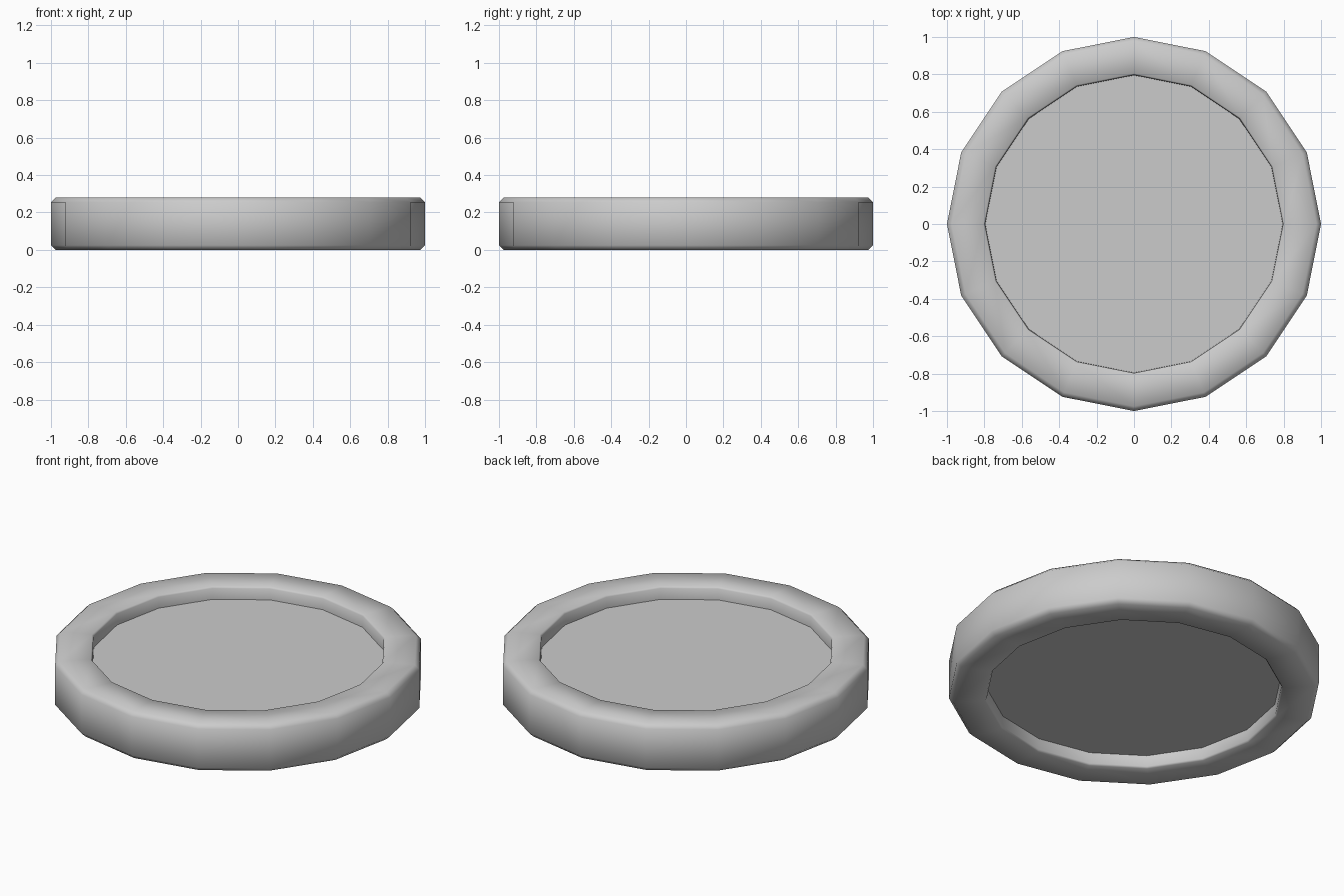
import bpy
import bmesh
from math import cos, sin, tau, radians

SIDES = 16
HEIGHT = 0.28
RECESS = 0.075

if "Cube" in bpy.data.objects:
    bpy.data.objects.remove(bpy.data.objects["Cube"], do_unlink=True)

# Plain grey material
grey = bpy.data.materials.new("plain_grey")
grey.use_nodes = True
colour = (0.6, 0.6, 0.6, 1)
grey.diffuse_color = colour
grey.node_tree.nodes["Principled BSDF"].inputs["Base Color"].default_value = colour

# Half cross-section: recessed floor, inner wall, rim and bevelled outer edge
upper = [(0.795, HEIGHT - RECESS), (0.797, HEIGHT - 0.01), (0.805, HEIGHT),
         (0.975, HEIGHT), (1.0, HEIGHT - 0.025)]
lower = [(r, HEIGHT - z) for r, z in reversed(upper)]

# Sweep the section round the axis
bm = bmesh.new()
rings = []
for r, z in upper + lower:
    rings.append([bm.verts.new((r * cos(tau * i / SIDES), r * sin(tau * i / SIDES), z))
                  for i in range(SIDES)])
for a, b in zip(rings, rings[1:]):
    for i in range(SIDES):
        j = (i + 1) % SIDES
        bm.faces.new((a[i], b[i], b[j], a[j]))

# Flat recessed floors on both sides
bm.faces.new(rings[0])
bm.faces.new(rings[-1][::-1])
bmesh.ops.recalc_face_normals(bm, faces=bm.faces)

mesh = bpy.data.meshes.new("round_disc")
bm.to_mesh(mesh)
bm.free()
mesh.materials.append(grey)
disc = bpy.data.objects.new("round_disc", mesh)
bpy.context.collection.objects.link(disc)

# Smooth sides and bevels, crisp recess floor
bpy.ops.object.select_all(action="DESELECT")
disc.select_set(True)
bpy.context.view_layer.objects.active = disc
bpy.ops.object.shade_smooth_by_angle(angle=radians(60))
